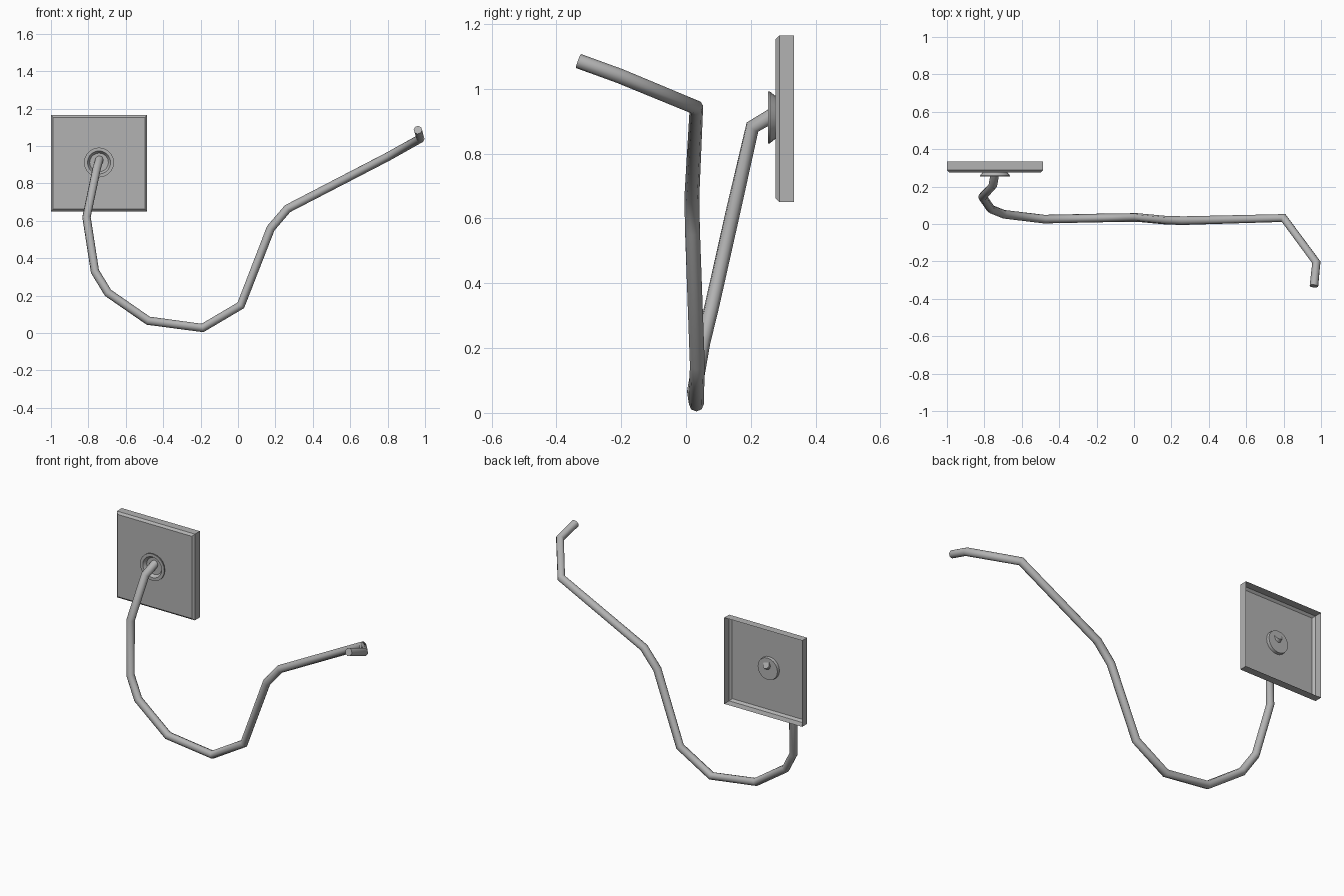
import bpy, bmesh, math
from mathutils import Vector, Matrix

cube = bpy.data.objects.get("Cube")
if cube:
    bpy.data.objects.remove(cube, do_unlink=True)

# One grey for the whole model
grey = bpy.data.materials.new("plain_grey")
grey.use_nodes = True
colour = (0.45, 0.45, 0.45, 1)
grey.diffuse_color = colour
grey.node_tree.nodes["Principled BSDF"].inputs["Base Color"].default_value = colour


def finish(name, bm):
    mesh = bpy.data.meshes.new(name)
    bm.to_mesh(mesh)
    bm.free()
    mesh.materials.append(grey)
    obj = bpy.data.objects.new(name, mesh)
    bpy.context.collection.objects.link(obj)
    return obj


def smooth(obj, degrees):
    bpy.ops.object.select_all(action='DESELECT')
    obj.select_set(True)
    bpy.context.view_layer.objects.active = obj
    bpy.ops.object.shade_smooth_by_angle(angle=math.radians(degrees))


# Wall plate: shallow box with chamfered front rim and open back
SIZE, FRONT, BACK = 0.514, 0.276, 0.334
bm = bmesh.new()
bmesh.ops.create_cube(bm, size=1, matrix=Matrix.Translation(
    (-1 + SIZE / 2, (FRONT + BACK) / 2, 0.908))
    @ Matrix.Diagonal((SIZE, BACK - FRONT, SIZE, 1)))
bmesh.ops.delete(bm, geom=[f for f in bm.faces if f.normal.y > 0.9], context='FACES_ONLY')
rim = [e for e in bm.edges if all(v.co.y < FRONT + 0.01 for v in e.verts)]
bmesh.ops.bevel(bm, geom=rim, offset=0.012, segments=1, affect='EDGES')
finish("wall_plate", bm)

# Cable bushing: dished flange turned around the y axis (radius, y)
profile = [(0, 0.274), (0.05, 0.272), (0.062, 0.253), (0.08, 0.253), (0.08, 0.259),
           (0.067, 0.275), (0.065, 0.293), (0, 0.293)]
centre = Vector((-0.743, 0, 0.912))
bm = bmesh.new()
verts = [bm.verts.new(centre + Vector((r, y, 0))) for r, y in profile]
edges = [bm.edges.new(pair) for pair in zip(verts, verts[1:])]
bmesh.ops.spin(bm, geom=verts + edges, cent=centre, axis=(0, 1, 0),
               angle=math.tau, steps=20, use_duplicate=False)
bmesh.ops.remove_doubles(bm, verts=bm.verts, dist=0.0005)
bmesh.ops.recalc_face_normals(bm, faces=bm.faces)
smooth(finish("cable_bushing", bm), 25)

# Cable: eight-sided tube along a bent path
path = [(-0.738, 0.30, 0.938), (-0.755, 0.205, 0.882), (-0.81, 0.145, 0.62),
        (-0.765, 0.08, 0.33), (-0.695, 0.052, 0.215), (-0.48, 0.026, 0.066),
        (-0.19, 0.032, 0.027), (0.015, 0.035, 0.148), (0.175, 0.02, 0.56),
        (0.265, 0.018, 0.665), (0.80, 0.032, 0.942), (0.975, -0.205, 1.04),
        (0.962, -0.332, 1.086)]
curve = bpy.data.curves.new("cable", 'CURVE')
curve.dimensions = '3D'
curve.bevel_depth = 0.023
curve.bevel_resolution = 2
curve.use_fill_caps = True
spline = curve.splines.new('POLY')
spline.points.add(len(path) - 1)
for point, co in zip(spline.points, path):
    point.co = (*co, 1)
curve.materials.append(grey)
cable = bpy.data.objects.new("cable", curve)
bpy.context.collection.objects.link(cable)
bpy.ops.object.select_all(action='DESELECT')
cable.select_set(True)
bpy.context.view_layer.objects.active = cable
bpy.ops.object.convert(target='MESH')
smooth(bpy.context.view_layer.objects.active, 50)
